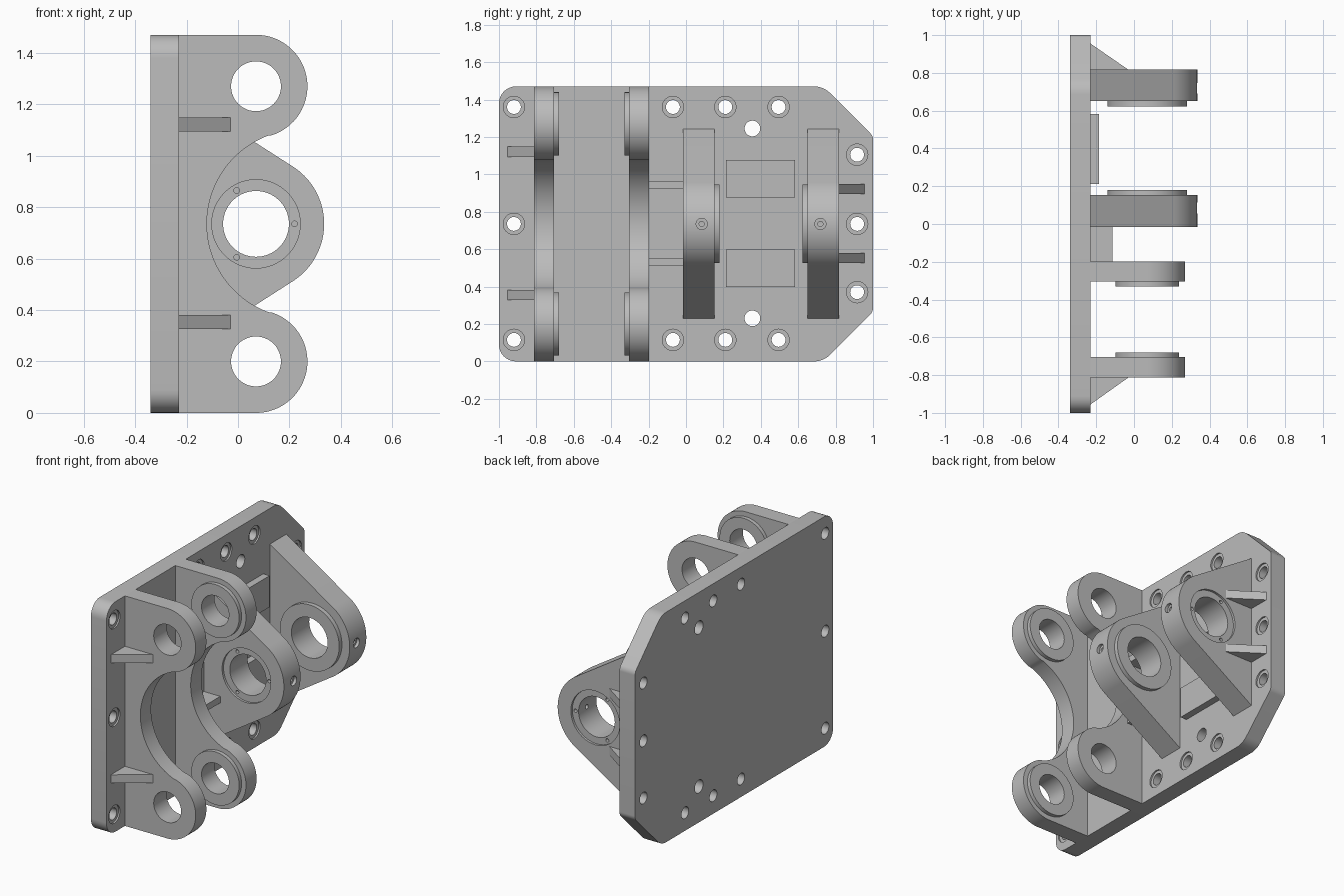
import bpy, bmesh
from math import sin, cos, radians, tan, acos
from mathutils import Vector

if "Cube" in bpy.data.objects:
    bpy.data.objects.remove(bpy.data.objects["Cube"], do_unlink=True)

GREY = (0.5, 0.5, 0.5, 1)
metal = bpy.data.materials.new("grey metal")
metal.use_nodes = True
metal.diffuse_color = GREY
metal.node_tree.nodes["Principled BSDF"].inputs["Base Color"].default_value = GREY

FACE, BACK, TOP, MID = -0.23, -0.34, 1.47, 0.735   # plate faces, height, middle
PIN_X = 0.07                                       # all pin bores share this x


def arc(cx, cy, r, a, b, n=40):
    """Points on an arc from angle a to b in degrees."""
    return [(cx + r * cos(radians(a + (b - a) * i / n)),
             cy + r * sin(radians(a + (b - a) * i / n))) for i in range(n + 1)]


def circle(cx, cy, r, n=48):
    return arc(cx, cy, r, 0, 360, n)[:-1]


def box(u0, u1, v0, v1):
    return [(u0, v0), (u1, v0), (u1, v1), (u0, v1)]


def rounded(corners, n=8):
    """Polygon with each corner (u, v, radius) filleted."""
    out = []
    for i, (u, v, r) in enumerate(corners):
        p = Vector((u, v))
        a = (Vector(corners[i - 1][:2]) - p).normalized()
        b = (Vector(corners[(i + 1) % len(corners)][:2]) - p).normalized()
        half = acos(a.dot(b)) / 2
        centre = p + (a + b).normalized() * r / sin(half)
        start = p + a * r / tan(half) - centre
        sweep = start.angle_signed(p + b * r / tan(half) - centre)
        for k in range(n + 1):
            t = -sweep * k / n
            out.append((centre.x + start.x * cos(t) - start.y * sin(t),
                        centre.y + start.x * sin(t) + start.y * cos(t)))
    return out


def prism(name, pts, axis, lo, hi):
    """Extrude a 2D outline along x (y,z), y (x,z) or z (x,y)."""
    place = {"x": lambda p, d: (d, p[0], p[1]),
             "y": lambda p, d: (p[0], d, p[1]),
             "z": lambda p, d: (p[0], p[1], d)}[axis]
    bm = bmesh.new()
    face = bm.faces.new([bm.verts.new(place(p, lo)) for p in pts])
    new = bmesh.ops.extrude_face_region(bm, geom=[face])["geom"]
    for v in new:
        if isinstance(v, bmesh.types.BMVert):
            v.co["xyz".index(axis)] = hi
    bmesh.ops.recalc_face_normals(bm, faces=bm.faces)
    mesh = bpy.data.meshes.new(name)
    bm.to_mesh(mesh)
    bm.free()
    mesh.materials.append(metal)
    obj = bpy.data.objects.new(name, mesh)
    bpy.context.collection.objects.link(obj)
    return obj


def activate(obj):
    bpy.ops.object.select_all(action="DESELECT")
    obj.select_set(True)
    bpy.context.view_layer.objects.active = obj


def cut(obj, holes):
    """Subtract prisms given as (outline, axis, lo, hi)."""
    for hole in holes:
        tool = prism("cutter", *hole)
        mod = obj.modifiers.new("hole", "BOOLEAN")
        mod.operation, mod.solver, mod.object = "DIFFERENCE", "EXACT", tool
        activate(obj)
        bpy.ops.object.modifier_apply(modifier=mod.name)
        bpy.data.objects.remove(tool, do_unlink=True)


# Base plate with bolt holes, spot faces and two larger dowel holes
plate = prism("base_plate", rounded([
    (-1, 0, 0.09), (0.735, 0, 0.12), (1, 0.265, 0.05),
    (1, TOP - 0.265, 0.05), (0.735, TOP, 0.12), (-1, TOP, 0.09)]), "x", BACK, FACE)
bolts = [(y, z) for y in (-0.92, -0.07, 0.21, 0.495) for z in (0.115, 1.36)]
bolts += [(-0.92, MID), (0.915, 0.37), (0.915, MID), (0.915, 1.105)]
holes = []
for y, z in bolts:
    holes.append((circle(y, z, 0.037, 32), "x", -0.4, -0.2))
    holes.append((circle(y, z, 0.057, 32), "x", FACE - 0.01, -0.2))
for z in (0.23, 1.245):
    holes.append((circle(0.355, z, 0.042, 32), "x", -0.4, -0.2))
cut(plate, holes)

# Pair of double-eye side plates with a scooped middle, bosses facing inwards
LOW, HIGH = 0.2, 1.27
eye_outline = ([(FACE, 0), (FACE, TOP)]
               + arc(PIN_X, HIGH, 0.2, 90, -72)
               + arc(0.245, MID, 0.366, 108, 252, 64)[1:-1]
               + arc(PIN_X, LOW, 0.2, 72, -90))
for side, y0, y1, b0, b1 in (("front", -0.813, -0.705, -0.705, -0.68),
                             ("middle", -0.305, -0.198, -0.33, -0.305)):
    eye_plate = prism(side + "_double_eye_plate", eye_outline, "y", y0, y1)
    for level, z in (("lower", LOW), ("upper", HIGH)):
        bore = [(circle(PIN_X, z, 0.097), "y", -1.2, 0.2)]
        cut(eye_plate, bore)
        cut(prism(f"{side}_{level}_eye_boss", circle(PIN_X, z, 0.169, 64), "y", b0, b1), bore)

# Pair of large pivot lugs: bore, outer recess, screw holes, grease hole at the tip
lug_outline = [(FACE, 0.228), (FACE, 1.242)] + arc(PIN_X, MID, 0.265, 57, -57, 56)
for side, y0, y1, b0, b1, outer, inward in (
        ("middle", -0.015, 0.153, 0.153, 0.18, -0.015, 1),
        ("back", 0.65, 0.817, 0.622, 0.65, 0.817, -1)):
    lug = prism(side + "_pivot_lug", lug_outline, "y", y0, y1)
    bore = (circle(PIN_X, MID, 0.128, 64), "y", -0.2, 1)
    lo, hi = sorted((outer - 0.05 * inward, outer + 0.015 * inward))
    features = [bore, (circle(PIN_X, MID, 0.172, 64), "y", lo, hi)]
    lo, hi = sorted((outer - 0.05 * inward, outer + 0.07 * inward))
    for x, z in arc(PIN_X, MID, 0.15, 0, 240, 2):
        features.append((circle(x, z, 0.011, 16), "y", lo, hi))
    grease_y = (y0 + y1) / 2 + 0.015 * inward
    features.append((circle(grease_y, MID, 0.014, 16), "x", 0.15, 0.4))
    features.append((circle(grease_y, MID, 0.03, 24), "x", 0.315, 0.4))
    cut(lug, features)
    cut(prism(side + "_pivot_boss", circle(PIN_X, MID, 0.21, 64), "y", b0, b1), [bore])

# Triangular gussets on the outer faces
for side, base, tip, levels in (("front", -0.813, -0.955, (0.327, 1.094)),
                                ("back", 0.817, 0.955, (0.525, 0.895))):
    for z in levels:
        prism(side + "_gusset", [(FACE, base), (-0.03, base), (FACE, tip)], "z", z, z + 0.054)

# Ribs joining the middle eye plate to the middle lug, and raised pads
for z in (0.512, 0.922):
    prism("tie_rib", box(FACE, -0.115, -0.198, -0.015), "z", z, z + 0.042)
for z in (0.397, 0.877):
    prism("raised_pad", box(0.213, 0.583, z, z + 0.201), "x", FACE, -0.185)

# Smooth shading with sharp edges kept
for obj in bpy.context.collection.objects:
    if obj.type == "MESH" and metal.name in obj.data.materials:
        activate(obj)
        bpy.ops.object.shade_smooth_by_angle(angle=radians(30))
